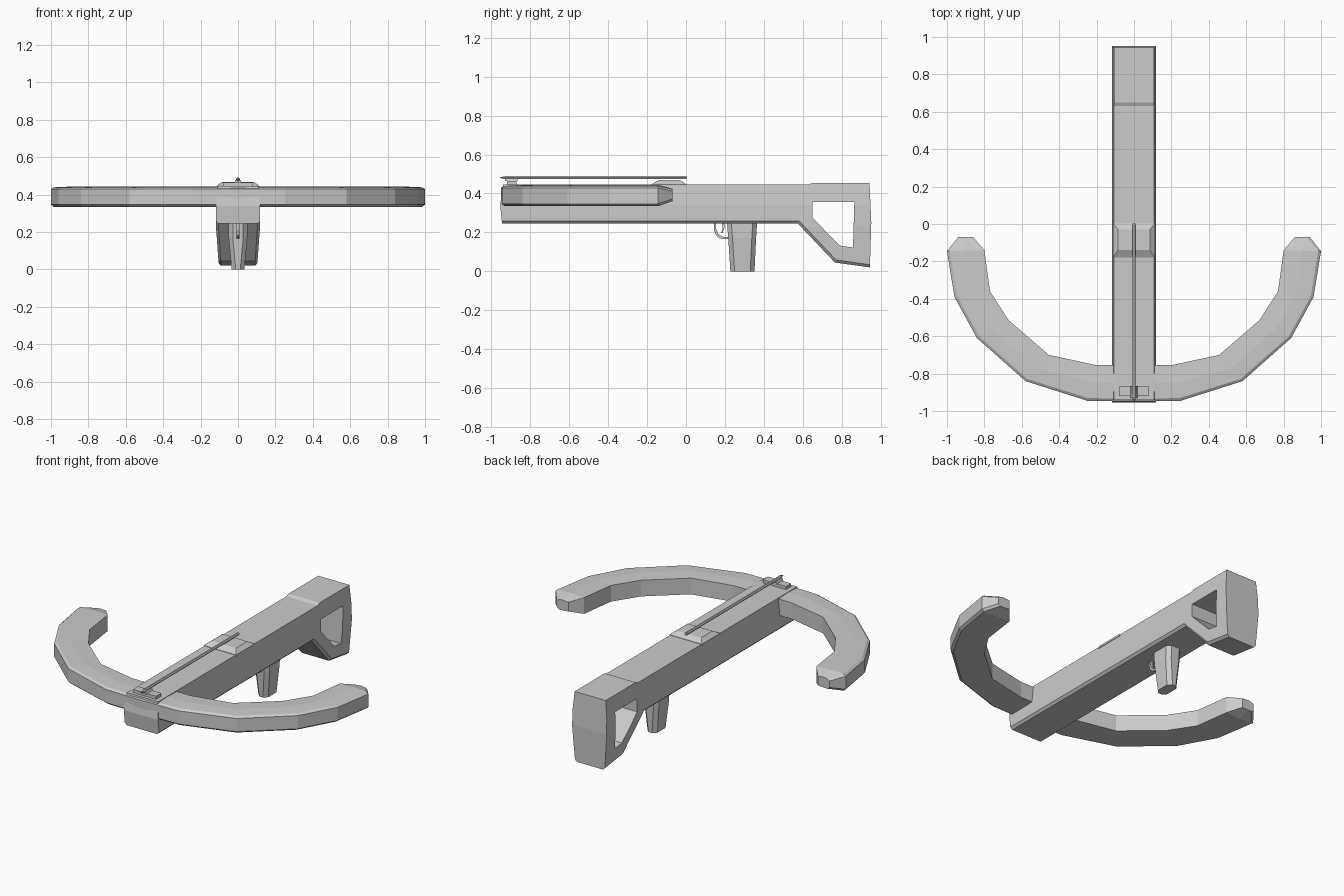
import bpy, bmesh, math
from mathutils import Vector

if "Cube" in bpy.data.objects:
    bpy.data.objects.remove(bpy.data.objects["Cube"])


def finish(bm, name):
    bmesh.ops.recalc_face_normals(bm, faces=bm.faces[:])
    me = bpy.data.meshes.new(name)
    bm.to_mesh(me)
    bm.free()
    ob = bpy.data.objects.new(name, me)
    bpy.context.collection.objects.link(ob)
    return ob


def loft(name, rings):
    """Skin a list of equal-length point rings and cap both ends."""
    bm = bmesh.new()
    vs = [[bm.verts.new(p) for p in r] for r in rings]
    n = len(vs[0])
    for a, b in zip(vs, vs[1:]):
        for i in range(n):
            j = (i + 1) % n
            bm.faces.new((a[i], a[j], b[j], b[i]))
    bm.faces.new(vs[0])
    bm.faces.new(vs[-1])
    return finish(bm, name)


def side_prism(profile, half):
    """Extrude a (y, z) profile across x."""
    bm = bmesh.new()
    f = bm.faces.new([bm.verts.new((-half, y, z)) for y, z in profile])
    new = bmesh.ops.extrude_face_region(bm, geom=[f])["geom"]
    bmesh.ops.translate(bm, vec=(2 * half, 0, 0),
                        verts=[v for v in new if isinstance(v, bmesh.types.BMVert)])
    bmesh.ops.recalc_face_normals(bm, faces=bm.faces[:])
    return bm


def octagon(hx, y0, y1, z, c=0.022):
    return [(-hx + c, y0, z), (hx - c, y0, z), (hx, y0 + c, z), (hx, y1 - c, z),
            (hx - c, y1, z), (-hx + c, y1, z), (-hx, y1 - c, z), (-hx, y0 + c, z)]


def rect(hx, y0, y1, z):
    return [(-hx, y0, z), (hx, y0, z), (hx, y1, z), (-hx, y1, z)]


# Body and shoulder stock, chamfered underneath, sides bulging at mid height
bm = side_prism([(-.945, .245), (-.955, .34), (-.94, .445), (.63, .445), (.65, .454),
                 (.943, .454), (.952, .25), (.945, .02), (.765, .045), (.575, .245)], .118)
low = [e for e in bm.edges if len(e.link_faces) == 2
       and min(f.normal.z for f in e.link_faces) < -.5
       and max(abs(f.normal.x) for f in e.link_faces) > .9]
bmesh.ops.bevel(bm, geom=low, offset=.014, segments=1, affect='EDGES')
for z in (.34, .23):
    bmesh.ops.bisect_plane(bm, geom=bm.verts[:] + bm.edges[:] + bm.faces[:],
                           plane_co=(0, 0, z), plane_no=(0, 0, 1))
for v in bm.verts:
    if v.co.z > .34:
        v.co.x *= 1 - .09 * (v.co.z - .34) / .11
    elif v.co.z < .23:
        v.co.x *= 1 - .13 * (.23 - v.co.z) / .21
body = finish(bm, "body_and_stock")

# Opening through the stock
cutter = finish(side_prism([(.65, .355), (.865, .355), (.858, .122),
                            (.79, .132), (.65, .275)], .3), "stock_opening_cutter")
cutter.hide_render = True
cutter.hide_set(True)
mod = body.modifiers.new("opening", 'BOOLEAN')
mod.operation, mod.object, mod.solver = 'DIFFERENCE', cutter, 'EXACT'

# Bow limbs: (outer x, y, inner x, y, bottom, top) from centre to tip
half = [(.25, -.945, .2, -.755, .335, .443), (.58, -.84, .455, -.70, .335, .443),
        (.84, -.61, .67, -.515, .335, .443), (.96, -.39, .77, -.36, .335, .443),
        (1.0, -.145, .80, -.14, .335, .443), (.94, -.07, .86, -.07, .36, .425)]
stations = [(-a, b, -c, d, lo, hi) for a, b, c, d, lo, hi in reversed(half)]
stations += [(0, -.95, 0, -.755, .335, .443)] + half
rings = []
for ox, oy, ix, iy, lo, hi in stations:
    o, i = Vector((ox, oy, 0)), Vector((ix, iy, 0))
    up = Vector((0, 0, 1))
    s = (i - o).normalized() * .015
    rings.append([o + up * (lo + .012), o + up * (hi - .014), o + s + up * (hi - .004),
                  (o + i) / 2 + up * hi, i + up * (hi - .004), i + up * (lo + .003),
                  (o + i) / 2 + up * lo, o + s + up * lo])
loft("bow_limbs", rings)

# Pistol grip
loft("grip", [octagon(.034, .228, .352, 0), octagon(.05, .217, .36, .17),
              octagon(.05, .21, .366, .26)])

# Latch housing and front bolt rest
loft("latch", [rect(.112, -.18, .005, .435), rect(.112, -.178, .003, .447),
               rect(.085, -.14, -.03, .468)])
loft("bolt_rest_base", [rect(.08, -.92, -.87, .43), rect(.08, -.92, -.87, .465)])
loft("bolt_rest_cap", [rect(.02, -.93, -.865, .463), rect(.012, -.93, -.865, .478)])

# Bolt: slim hexagonal shaft with a pointed head
loft("bolt", [[(r * math.cos(k * math.pi / 3), y, .481 + r * math.sin(k * math.pi / 3))
               for k in range(6)]
              for y, r in ((-.955, .002), (-.925, .011), (-.91, .009), (.003, .009))])

# Trigger guard and trigger
arc = [(.15, .25), (.149, .215), (.16, .188), (.18, .173), (.225, .17)]
loft("trigger_guard", [[(-.009, y - .005, z - .005), (.009, y - .005, z - .005),
                        (.009, y + .005, z + .005), (-.009, y + .005, z + .005)]
                       for y, z in arc])
finish(side_prism([(.185, .25), (.2, .25), (.196, .215), (.186, .195), (.181, .198),
                   (.188, .218)], .007), "trigger")
